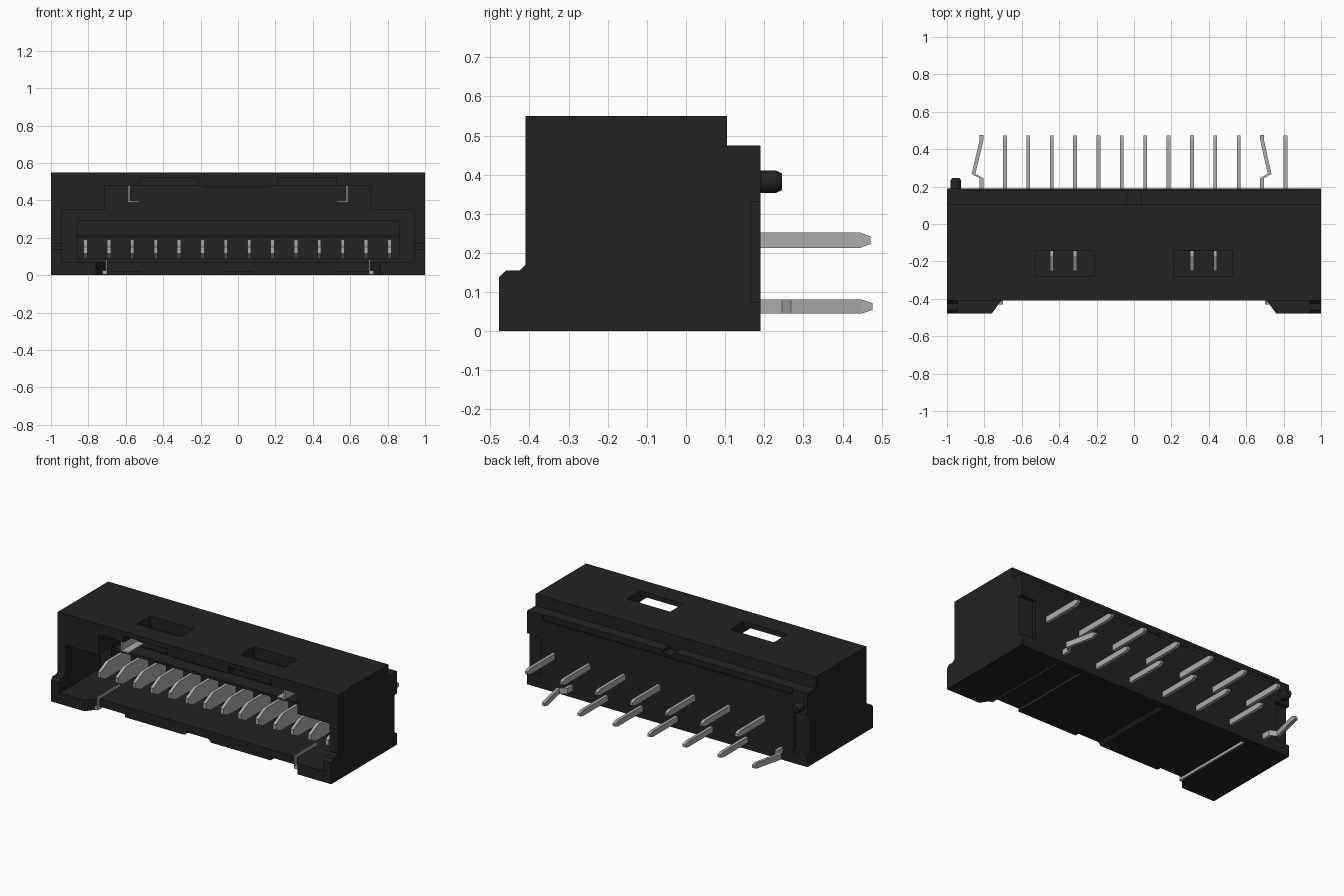
import bpy, bmesh
from mathutils import Vector

cube = bpy.data.objects.get("Cube")
if cube:
    bpy.data.objects.remove(cube, do_unlink=True)


def material(name, rgb, rough):
    m = bpy.data.materials.new(name)
    m.use_nodes = True
    m.diffuse_color = (*rgb, 1)
    b = m.node_tree.nodes["Principled BSDF"]
    b.inputs["Base Color"].default_value = (*rgb, 1)
    b.inputs["Roughness"].default_value = rough
    return m


BLACK = material("black plastic", (0.016, 0.016, 0.016), 0.6)
METAL = material("grey metal", (0.42, 0.41, 0.43), 0.5)


def prism(name, pts, axis, lo, hi, mat=BLACK):
    """Extrude a 2D outline along an axis; points use the other two axes in order."""
    def place(p, d):
        c = list(p)
        c.insert("xyz".index(axis), d)
        return Vector(c)
    bm = bmesh.new()
    ends = [[bm.verts.new(place(p, d)) for p in pts] for d in (lo, hi)]
    for ring in ends:
        bm.faces.new(ring)
    n = len(pts)
    for i in range(n):
        j = (i + 1) % n
        bm.faces.new((ends[0][i], ends[0][j], ends[1][j], ends[1][i]))
    bmesh.ops.recalc_face_normals(bm, faces=bm.faces)
    me = bpy.data.meshes.new(name)
    bm.to_mesh(me)
    bm.free()
    me.materials.append(mat)
    ob = bpy.data.objects.new(name, me)
    bpy.context.collection.objects.link(ob)
    return ob


def box(name, x0, x1, y0, y1, z0, z1, mat=BLACK):
    return prism(name, [(x0, y0), (x1, y0), (x1, y1), (x0, y1)], "z", z0, z1, mat)


def combine(target, tool, op):
    mod = target.modifiers.new("bool", "BOOLEAN")
    mod.operation, mod.solver, mod.object = op, "EXACT", tool
    bpy.context.view_layer.objects.active = target
    bpy.ops.object.modifier_apply(modifier=mod.name)
    bpy.data.objects.remove(tool, do_unlink=True)


def cut(*dims):
    combine(housing, box("cutter", *dims), "DIFFERENCE")


# Housing shell with its stepped rear top edge
housing = prism("housing", [(-.41, 0), (.19, 0), (.19, .475), (.105, .475),
                            (.105, .55), (-.41, .55)], "x", -1, 1)

# Front feet, chamfered on top and tapered on the inner side
for s in (-1, 1):
    foot = prism("foot", [(-.478, 0), (-.35, 0), (-.35, .17), (-.41, .17),
                          (-.425, .155), (-.46, .155), (-.478, .138)],
                 "x", *sorted((s * .71, s)))
    combine(housing, foot, "UNION")
    wedge = prism("cutter", [(s * .68, -.5), (s * .775, -.5), (s * .76, -.478),
                             (s * .71, -.41), (s * .68, -.41)], "z", -.1, .3)
    combine(housing, wedge, "DIFFERENCE")

# Mating cavity: wide lower part, narrower upper part, deep contact slot
cut(-.94, .94, -.6, -.06, .07, .35)
cut(-.71, .71, -.6, -.06, .34, .48)
cut(-.86, .86, -.1, .06, .09, .29)

for s in (-1, 1):
    def side_cut(a, b, *rest):
        cut(*sorted((s * a, s * b)), *rest)
    # Ceiling groove and latch window through the roof
    side_cut(.215, .525, -.6, -.145, .47, .52)
    side_cut(.215, .525, -.28, -.145, .5, .6)
    # Underside channel and rear corner notch
    side_cut(.52, .71, -.6, .15, -.1, .02)
    side_cut(.9, 1.1, .165, .3, .075, .33)

# Central underside channel with sloped flanks
channel = prism("cutter", [(-.105, -.01), (.105, -.01), (.075, .02), (-.075, .02)],
                "y", -.6, .15)
combine(housing, channel, "DIFFERENCE")

# Rear upper edge relief and its centre notch
cut(-.89, .89, .178, .3, .44, .6)
cut(-.04, .04, .105, .3, .455, .6)

# Rib under the roof and step at the back of the cavity
box("ceiling_rib", -.18, .17, -.4, -.06, .468, .485)
box("contact_shelf", -.86, .86, -.04, .065, .2, .215)

# Locating peg
peg_bm = bmesh.new()
for r1, r2, y0, y1 in ((.029, .029, .17, .23), (.029, .021, .23, .245)):
    ring = bmesh.ops.create_cone(peg_bm, cap_ends=True, segments=24, radius1=r1,
                                 radius2=r2, depth=y1 - y0)["verts"]
    for v in ring:
        v.co = Vector((v.co.x - .953, v.co.z + (y0 + y1) / 2, v.co.y + .382))
bmesh.ops.recalc_face_normals(peg_bm, faces=peg_bm.faces)
peg_mesh = bpy.data.meshes.new("locating_peg")
peg_bm.to_mesh(peg_mesh)
peg_bm.free()
peg_mesh.materials.append(BLACK)
peg = bpy.data.objects.new("locating_peg", peg_mesh)
bpy.context.collection.objects.link(peg)
bpy.context.view_layer.objects.active = peg
peg.select_set(True)
bpy.ops.object.shade_smooth_by_angle()

# Contacts: a blade in front and a staggered tail behind
COUNT, PITCH, HALF = 14, .125, .01
for i in range(COUNT):
    x = -.815 + i * PITCH
    prism("contact_blade", [(-.25, .115), (-.2, .09), (.07, .09), (.07, .19),
                            (-.17, .19), (-.25, .15)], "x", x - HALF, x + HALF, METAL)
    z0, z1 = (.213, .252) if i % 2 else (.045, .081)
    if i in (0, COUNT - 2):
        # Kinked retaining tails at the ends of the lower row
        k = -.043 if i == 0 else .04
        path = [(x, .15), (x, .245), (x + k, .268), (x, .448), (x, .476)]
        outline = [(a - HALF, b) for a, b in path] + [(a + HALF, b) for a, b in path[::-1]]
        tail = prism("kinked_tail", outline, "z", z0, z1, METAL)
        mid = (z0 + z1) / 2
        for v in tail.data.vertices:
            if v.co.y > .46:
                v.co.z = mid + (v.co.z - mid) * .5
    else:
        prism("contact_tail", [(.15, z0), (.445, z0), (.472, z0 + .01),
                               (.472, z1 - .01), (.445, z1), (.15, z1)],
              "x", x - HALF, x + HALF, METAL)

# Metal latch springs in the upper corners and hold-down strips below
for s in (-1, 1):
    def metal(name, a, b, *rest):
        box(name, *sorted((s * a, s * b)), *rest, METAL)
    metal("latch_plate", .577, .587, -.36, -.2, .39, .48)
    metal("latch_lip", .53, .587, -.36, -.2, .388, .396)
    metal("holddown_strip", .7, .73, -.43, .14, .003, .025)
    metal("holddown_wall", .7, .709, -.43, -.2, .01, .085)
